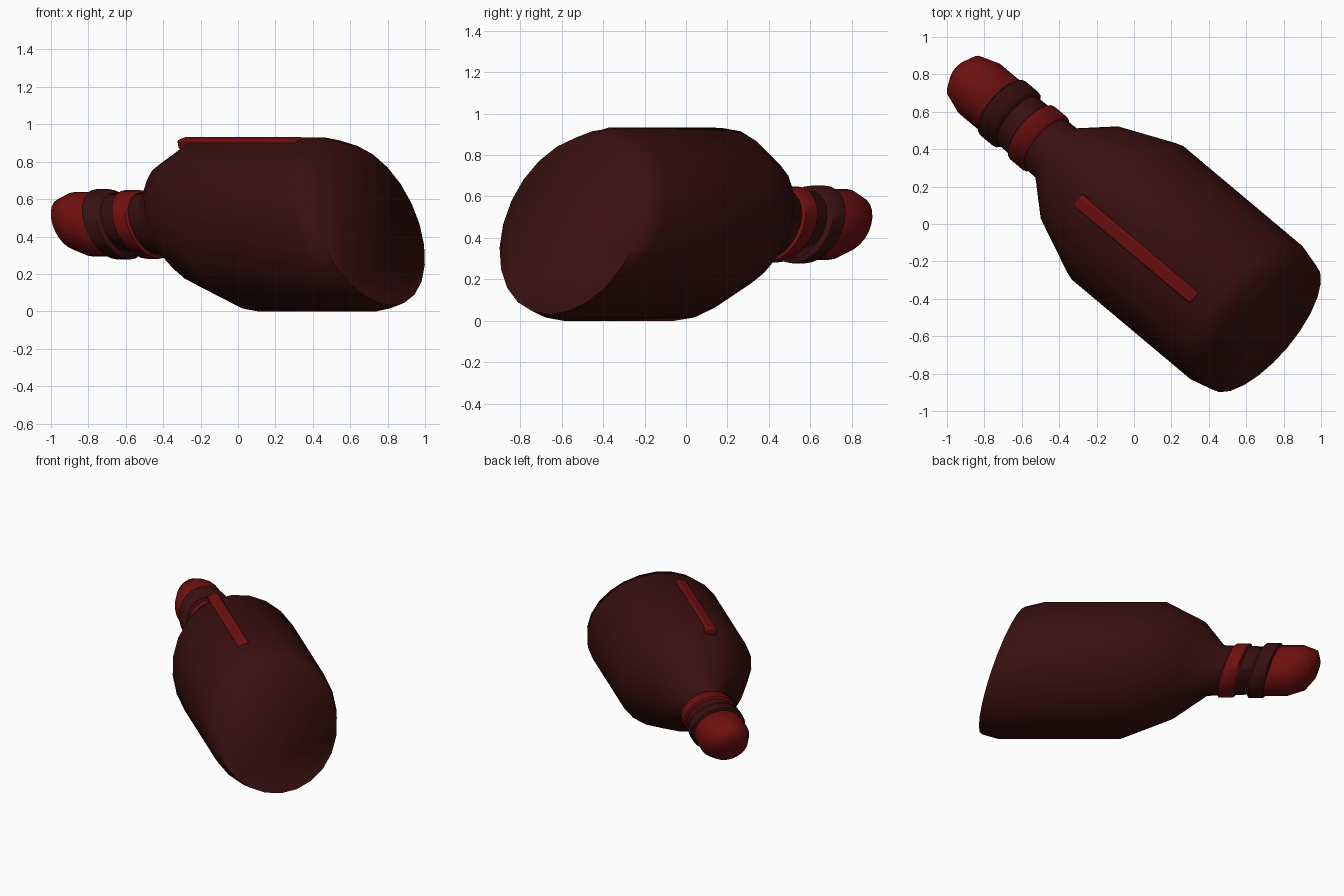
import bpy, bmesh, math
from mathutils import Matrix

cube = bpy.data.objects.get("Cube")
if cube:
    bpy.data.objects.remove(cube, do_unlink=True)

RADIUS = 0.465
SHEAR = 0.39      # how far the cross-sections lean along the axis
SIDES = 24
PLACE = Matrix.Translation((0.015, 0.018, RADIUS)) @ Matrix.Rotation(math.radians(-40), 4, 'Z')


def material(name, color):
    m = bpy.data.materials.new(name)
    m.use_nodes = True
    m.diffuse_color = color
    m.node_tree.nodes["Principled BSDF"].inputs["Base Color"].default_value = color
    return m


maroon = material("dark maroon", (0.042, 0.005, 0.005, 1))
red = material("deep red", (0.16, 0.005, 0.005, 1))


def finish(name, bm, mat, angle):
    bmesh.ops.recalc_face_normals(bm, faces=bm.faces)
    mesh = bpy.data.meshes.new(name)
    bm.to_mesh(mesh)
    bm.free()
    mesh.materials.append(mat)
    obj = bpy.data.objects.new(name, mesh)
    bpy.context.collection.objects.link(obj)
    bpy.ops.object.select_all(action='DESELECT')
    obj.select_set(True)
    bpy.context.view_layer.objects.active = obj
    bpy.ops.object.shade_smooth_by_angle(angle=math.radians(angle))
    return obj


def lathe(name, profile, mat, angle):
    """Turn (position, radius) pairs round the axis with leaning rings."""
    bm = bmesh.new()
    rings = []
    for s, r in profile:
        ring = []
        for i in range(SIDES):
            t = math.tau * i / SIDES
            z = r * math.sin(t)
            ring.append(bm.verts.new(PLACE @ Matrix.Translation((s - SHEAR * z, r * math.cos(t), z)).translation))
        rings.append(ring)
    for a, b in zip(rings, rings[1:]):
        for i in range(SIDES):
            j = (i + 1) % SIDES
            bm.faces.new((a[i], a[j], b[j], b[i]))
    bm.faces.new(rings[0])
    bm.faces.new(rings[-1])
    return finish(name, bm, mat, angle)


# Bottle body with shoulders and neck
lathe("bottle_body", [(0.884, 0.434), (0.765, RADIUS), (-0.065, RADIUS),
                      (-0.367, 0.333), (-0.552, 0.172), (-0.95, 0.16)], maroon, 80)

# Red band and dark collar round the neck
lathe("neck_band", [(-0.62, 0.155), (-0.64, 0.184), (-0.73, 0.184), (-0.75, 0.155)], red, 50)
lathe("neck_collar", [(-0.82, 0.155), (-0.845, 0.188), (-0.935, 0.188), (-0.955, 0.155)], maroon, 50)

# Domed cap
lathe("cap", [(-0.93, 0.165), (-0.95, 0.172), (-1.1, 0.172),
              (-1.2, 0.137), (-1.24, 0.07), (-1.247, 0.02)], red, 60)

# Raised strip along the upper side of the body
bm = bmesh.new()
bmesh.ops.create_cube(bm, size=1)
bm.transform(PLACE @ Matrix.Rotation(math.radians(15), 4, 'X')
             @ Matrix.Translation((0.095, 0, 0.45)) @ Matrix.Diagonal((0.82, 0.078, 0.054, 1)))
strip = finish("side_strip", bm, red, 40)
bevel = strip.modifiers.new("soft_edges", 'BEVEL')
bevel.width = 0.012
bevel.segments = 2
